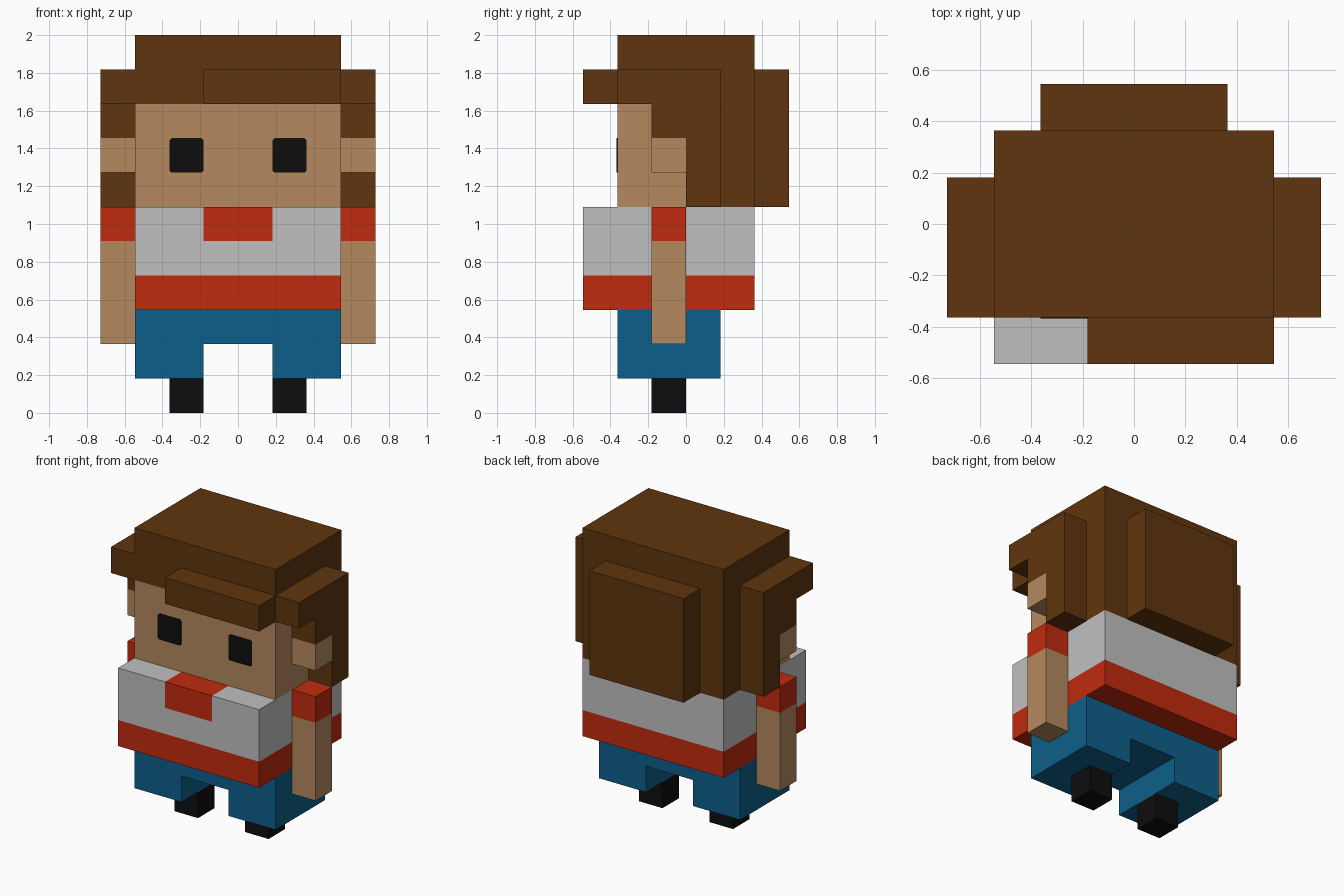
import bpy, bmesh
from mathutils import Vector

if "Cube" in bpy.data.objects:
    bpy.data.objects.remove(bpy.data.objects["Cube"])

U = 2 / 11  # one block of the figure


def material(name, srgb):
    lin = [c / 12.92 if c <= 0.04045 else ((c + 0.055) / 1.055) ** 2.4
           for c in (v / 255 for v in srgb)]
    m = bpy.data.materials.new(name)
    m.use_nodes = True
    m.diffuse_color = (*lin, 1)
    bsdf = next(n for n in m.node_tree.nodes if n.type == 'BSDF_PRINCIPLED')
    bsdf.inputs["Base Color"].default_value = (*lin, 1)
    bsdf.inputs["Roughness"].default_value = 0.9
    return m


BROWN = material("hair_brown", (95, 53, 14))
SKIN = material("skin_tan", (181, 137, 95))
RED = material("shirt_red", (192, 43, 14))
GREY = material("shirt_light_grey", (192, 192, 192))
BLUE = material("trousers_blue", (13, 95, 138))
BLACK = material("black", (13, 13, 13))


def prism(name, profile, axis, lo, hi, mats, cuts=(), rule=None):
    """Extrude a 2D profile along an axis (block units), cut it, colour by rule."""
    bm = bmesh.new()
    verts = []
    for p in profile:
        co = list(p)
        co.insert("xyz".index(axis), lo)
        verts.append(bm.verts.new(co))
    face = bm.faces.new(verts)
    ext = bmesh.ops.extrude_face_region(bm, geom=[face], use_keep_orig=True)
    step = Vector([hi - lo if a == axis else 0 for a in "xyz"])
    bmesh.ops.translate(bm, vec=step,
                        verts=[g for g in ext["geom"] if isinstance(g, bmesh.types.BMVert)])
    for cut_axis, pos in cuts:
        normal = Vector([float(a == cut_axis) for a in "xyz"])
        bmesh.ops.bisect_plane(bm, geom=bm.verts[:] + bm.edges[:] + bm.faces[:],
                               plane_co=normal * pos, plane_no=normal)
    bmesh.ops.recalc_face_normals(bm, faces=bm.faces)
    if rule:
        for f in bm.faces:
            f.material_index = rule(f.calc_center_median())
    bmesh.ops.scale(bm, vec=(U, U, U), verts=bm.verts)
    me = bpy.data.meshes.new(name)
    bm.to_mesh(me)
    bm.free()
    for m in mats:
        me.materials.append(m)
    ob = bpy.data.objects.new(name, me)
    bpy.context.collection.objects.link(ob)
    return ob


def box(name, x, y, z, mats, cuts=(), rule=None):
    rect = [(x[0], y[0]), (x[1], y[0]), (x[1], y[1]), (x[0], y[1])]
    return prism(name, rect, "z", z[0], z[1], mats, cuts, rule)


def shirt_rule(c):
    collar = abs(c.x) < 1 and c.y < -2 and c.z > 5
    return 1 if c.z < 4 or collar else 0


# Trousers: one block with a gap between the legs
prism("trousers", [(-3, 1), (-1, 1), (-1, 2), (1, 2), (1, 1), (3, 1), (3, 3), (-3, 3)],
      "y", -2, 1, [BLUE])

# Shirt with red hem band and collar
box("shirt", (-3, 3), (-3, 2), (3, 6), [GREY, RED],
    [("z", 4), ("z", 5), ("x", -1), ("x", 1), ("y", -2)], shirt_rule)

# Head and hair
box("face", (-3, 3), (-2, 0), (6, 9), [SKIN])
prism("hair_cap", [(-2, 9), (0, 9), (0, 6), (2, 6), (2, 11), (-2, 11)], "x", -3, 3, [BROWN])
box("hair_back", (-2, 2), (2, 3), (6, 10), [BROWN])
box("hair_fringe", (-1, 3), (-3, -2), (9, 10), [BROWN])

# Stepped side hair profile and softened eye outline
side_hair = [(-2, 10), (1, 10), (1, 6), (0, 6), (0, 8), (-1, 8), (-1, 9), (-2, 9)]
n = 0.06
eye = [(1 + n, 7), (2 - n, 7), (2, 7 + n), (2, 8 - n),
       (2 - n, 8), (1 + n, 8), (1, 8 - n), (1, 7 + n)]

# Paired parts
for side, s in (("left", 1), ("right", -1)):
    outer = sorted((3 * s, 4 * s))
    prism(side + "_side_hair", side_hair, "x", *outer, [BROWN])
    box(side + "_ear", outer, (-1, 0), (7, 8), [SKIN])
    box(side + "_arm", outer, (-1, 0), (2, 6), [SKIN, RED], [("z", 5)],
        lambda c: int(c.z > 5))
    box(side + "_foot", sorted((s, 2 * s)), (-1, 0), (0, 1), [BLACK])
    prism(side + "_eye", [(x * s, z) for x, z in eye], "y", -2.02, -2, [BLACK])
